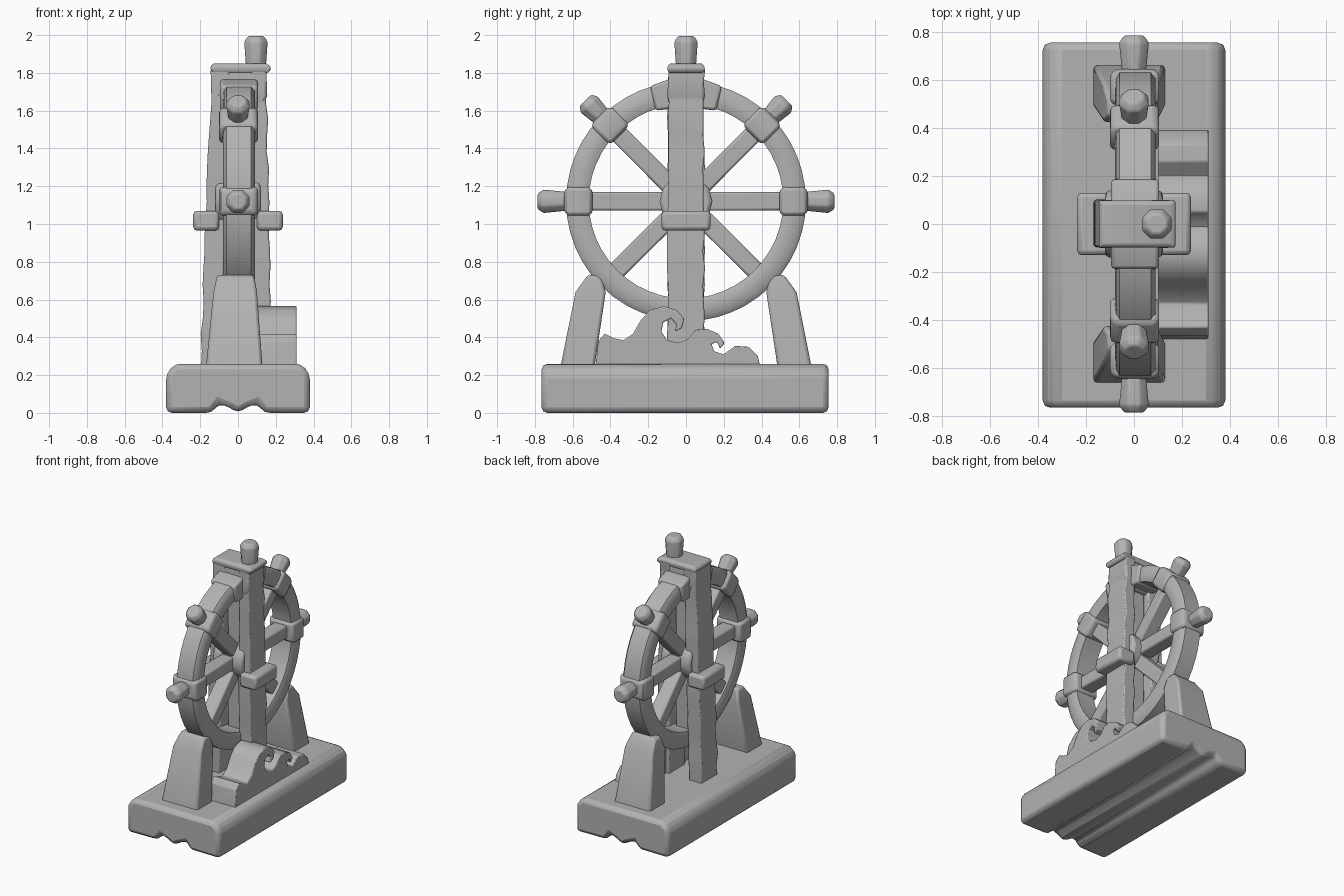
import bpy, bmesh, math, random
from mathutils import Matrix, Vector

if "Cube" in bpy.data.objects:
    bpy.data.objects.remove(bpy.data.objects["Cube"])

random.seed(4)
GREY = (0.45, 0.45, 0.45, 1)
stone = bpy.data.materials.new("plain grey")
stone.use_nodes = True
stone.diffuse_color = GREY
stone.node_tree.nodes["Principled BSDF"].inputs["Base Color"].default_value = GREY

HUB = Vector((0, 0, 1.12))


def finish(name, bm, bevel=0.0, angle=40):
    bmesh.ops.recalc_face_normals(bm, faces=bm.faces)
    mesh = bpy.data.meshes.new(name)
    bm.to_mesh(mesh)
    bm.free()
    obj = bpy.data.objects.new(name, mesh)
    bpy.context.collection.objects.link(obj)
    mesh.materials.append(stone)
    if bevel:
        mod = obj.modifiers.new("soft edges", 'BEVEL')
        mod.width, mod.segments, mod.limit_method = bevel, 2, 'ANGLE'
        mod.angle_limit = math.radians(35)
    bpy.ops.object.select_all(action='DESELECT')
    obj.select_set(True)
    bpy.context.view_layer.objects.active = obj
    bpy.ops.object.shade_smooth_by_angle(angle=math.radians(angle))
    return obj


def bridge(bm, rings, closed=False):
    n = len(rings[0])
    pairs = list(zip(rings, rings[1:])) + ([(rings[-1], rings[0])] if closed else [])
    for a, b in pairs:
        for i in range(n):
            j = (i + 1) % n
            bm.faces.new((a[i], a[j], b[j], b[i]))
    if not closed:
        bm.faces.new(rings[0])
        bm.faces.new(rings[-1])


def loft(name, sections, bevel=0.01, matrix=None):
    """Stacked rectangles, each given as z, x0, x1, y0, y1."""
    bm = bmesh.new()
    bridge(bm, [[bm.verts.new(p) for p in ((x0, y0, z), (x1, y0, z), (x1, y1, z), (x0, y1, z))]
                for z, x0, x1, y0, y1 in sections])
    if matrix:
        bm.transform(matrix)
    return finish(name, bm, bevel)


def extrude(name, points, axis, lo, hi, bevel):
    """Profile (u, z) pushed along the x or y axis."""
    bm = bmesh.new()
    place = (lambda u, z, d: (d, u, z)) if axis == 'x' else (lambda u, z, d: (u, d, z))
    bridge(bm, [[bm.verts.new(place(u, z, d)) for u, z in points] for d in (lo, hi)])
    return finish(name, bm, bevel)


def radial(angle):
    """Turns local z into a spoke direction from the hub."""
    return Matrix.Translation(HUB) @ Matrix.Rotation(math.radians(angle), 4, 'X')


# Base slab with two grooves underneath
extrude("base", [(-.38, 0), (-.14, 0), (-.1, .05), (-.05, .03), (0, 0), (.05, .03), (.1, .05),
                 (.14, 0), (.38, 0), (.38, .21), (.33, .26), (-.33, .26), (-.38, .21)],
        'y', -.765, .755, .03)

# Wheel rim
bm = bmesh.new()
profile = [(-.07, .515), (.08, .515), (.09, .54), (.09, .61), (.07, .635), (-.06, .635), (-.075, .61), (-.08, .54)]
STEPS = 48
rim = []
for k in range(STEPS):
    a = math.tau * k / STEPS
    rim.append([bm.verts.new((x, r * math.sin(a), HUB.z + r * math.cos(a))) for x, r in profile])
bridge(bm, rim, closed=True)
finish("wheel_rim", bm, angle=50)

# Hub
bm = bmesh.new()
bmesh.ops.create_cone(bm, cap_ends=True, segments=12, radius1=.14, radius2=.14, depth=.24,
                      matrix=Matrix.Translation(HUB) @ Matrix.Rotation(math.pi / 2, 4, 'Y'))
finish("wheel_hub", bm, .02)

# Spokes, rim clamps and handles
for angle in range(0, 360, 45):
    turn = radial(angle)
    loft(f"spoke_{angle}", [(.08, -.05, .05, -.05, .05), (.54, -.055, .055, -.048, .048)], .012, turn)
    if angle in (45, 90, 270, 315):
        loft(f"rim_clamp_{angle}", [(.495, -.09, .095, -.065, .065), (.52, -.1, .105, -.075, .075),
                                    (.62, -.1, .105, -.075, .075), (.645, -.08, .09, -.06, .06)], .02, turn)
    if angle in (0, 45, 90, 270, 315):
        top = angle == 0
        start, end = (.62, .875) if top else (.6, .785 if angle in (90, 270) else .755)
        bm = bmesh.new()
        rings = []
        for t, r in ((start, .05), (end - .03, .067), (end, .045)):
            rings.append([bm.verts.new((r * math.cos(math.tau * (k + .5) / 8) + (.095 if top else 0),
                                        r * math.sin(math.tau * (k + .5) / 8), t)) for k in range(8)])
        bridge(bm, rings)
        bm.transform(turn)
        finish(f"handle_{angle}", bm, .008)

# Rough-hewn posts on both sides of the wheel
for name, foot, head in (("right_post", (-.2, -.09), (-.14, -.045)), ("left_post", (.075, .18), (.07, .15))):
    sections = []
    for k in range(19):
        t = k / 18
        x0, x1 = (f + (h - f) * t for f, h in zip(foot, head))
        chip = [random.uniform(-.007, .005) for _ in range(3)]
        if name == "left_post":
            x1 += chip[0]
        else:
            x0 -= chip[0]
        sections.append((.24 + 1.58 * t, x0, x1, -.097 - chip[1], .097 + chip[2]))
    loft(name, sections, .008)

# Top cap, neck and rim saddle
loft("top_cap", [(1.8, -.13, .16, -.09, .09), (1.815, -.145, .172, -.098, .098),
                 (1.835, -.145, .172, -.098, .098), (1.85, -.13, .15, -.085, .085)], .006)
loft("top_neck", [(1.6, -.09, .12, -.08, .08), (1.68, -.11, .155, -.1, .1), (1.81, -.11, .15, -.09, .09)], .015)
extrude("rim_saddle", [(-.16, 1.6), (0, 1.62), (.16, 1.6), (.19, 1.73), (.08, 1.77), (-.08, 1.77), (-.19, 1.73)],
        'x', -.095, .105, .015)

# Bearing blocks beside the hub
for name, s in (("right_bearing", -1), ("left_bearing", 1)):
    x0, x1 = sorted((.1 * s, .237 * s))
    loft(name, [(.965, x0, x1, -.13, .13), (1.07, x0, x1, -.13, .13)], .02)

# Tapered supports at front and back
for name, s in (("front_support", -1), ("back_support", 1)):
    loft(name, [(z, x0, x1, *sorted((s * y0, s * y1))) for z, x0, x1, y0, y1 in
                ((.24, -.17, .13, .485, .665), (.64, -.13, .1, .425, .585), (.73, -.11, .085, .45, .52))], .015)

# Curling waves on the left side
extrude("waves", [(-.48, .24), (-.465, .38), (-.43, .42), (-.38, .395), (-.33, .385), (-.28, .42), (-.24, .49),
                  (-.19, .545), (-.12, .565), (-.05, .545), (-.01, .5), (-.02, .45), (-.06, .43), (-.05, .47),
                  (-.08, .5), (-.12, .48), (-.13, .43), (-.1, .385), (-.04, .37), (.01, .39), (.05, .44),
                  (.11, .445), (.17, .42), (.205, .37), (.18, .34), (.165, .375), (.135, .365), (.15, .325),
                  (.2, .31), (.26, .355), (.33, .35), (.38, .3), (.395, .24)],
        'x', .1, .31, .006)
